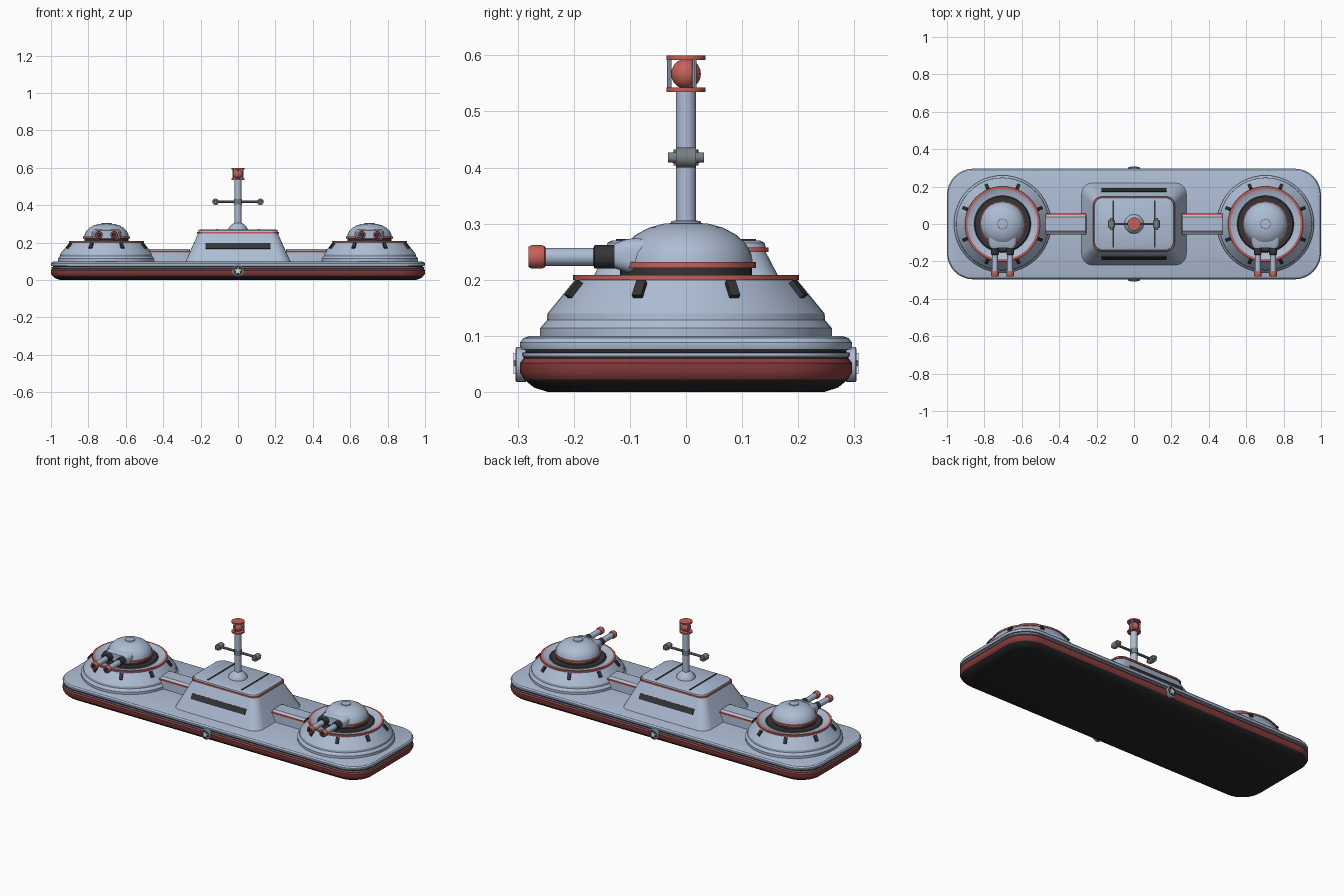
import bpy, math
from mathutils import Matrix, Vector

if "Cube" in bpy.data.objects:
    bpy.data.objects.remove(bpy.data.objects["Cube"])

def mat(name, r, g, b):
    m = bpy.data.materials.new(name)
    m.diffuse_color = (r, g, b, 1)
    m.use_nodes = True
    m.node_tree.nodes["Principled BSDF"].inputs["Base Color"].default_value = m.diffuse_color
    return m

BLUE = mat("pale blue paint", .42, .51, .66)
HULLRED = mat("dark hull red", .25, .045, .045)
RED = mat("trim red", .56, .12, .10)
DARK = mat("dark grey", .035, .035, .038)
BLACK = mat("underside black", .02, .02, .021)
GREY = mat("metal grey", .19, .21, .22)
WHITE = mat("star white", .72, .76, .78)
T = Matrix.Translation
RX = Matrix.Rotation(math.pi / 2, 4, 'X')   # local z -> -y

def make(name, verts, faces, mats, idx=None, xf=None, angle=32):
    me = bpy.data.meshes.new(name)
    me.from_pydata(verts, [], faces)
    for m in mats:
        me.materials.append(m)
    if xf is not None:
        me.transform(xf)
    for i, p in enumerate(me.polygons):
        p.use_smooth = True
        p.material_index = idx[i] if idx else 0
    me.set_sharp_from_angle(angle=math.radians(angle))
    ob = bpy.data.objects.new(name, me)
    bpy.context.collection.objects.link(ob)
    return ob

def loft(name, loops, band_mats, xf=None, angle=32):
    """Skin a stack of equal loops; band_mats gives one material per band."""
    n = len(loops[0])
    verts = [p for l in loops for p in l]
    mats = list(dict.fromkeys(band_mats))
    faces, idx = [tuple(reversed(range(n)))], [mats.index(band_mats[0])]
    for k in range(len(loops) - 1):
        for i in range(n):
            j = (i + 1) % n
            faces.append((k*n + i, k*n + j, (k+1)*n + j, (k+1)*n + i))
            idx.append(mats.index(band_mats[k]))
    faces.append(tuple(range((len(loops) - 1) * n, len(loops) * n)))
    idx.append(mats.index(band_mats[-1]))
    return make(name, verts, faces, mats, idx, xf, angle)

def lathe(name, prof, band_mats, sides=32, xf=None, angle=32):
    if not isinstance(band_mats, list):
        band_mats = [band_mats] * (len(prof) - 1)
    ring = [2 * math.pi * i / sides for i in range(sides)]
    return loft(name, [[(r*math.cos(a), r*math.sin(a), z) for a in ring] for r, z in prof],
                band_mats, xf, angle)

def rrect(hx, hy, r, z, seg=8):
    pts = []
    for q, (sx, sy) in enumerate([(1, 1), (-1, 1), (-1, -1), (1, -1)]):
        for s in range(seg + 1):
            a = math.pi / 2 * (q + s / seg)
            pts.append((sx*(hx - r) + r*math.cos(a), sy*(hy - r) + r*math.sin(a), z))
    return pts

def box(name, sx, sy, sz, m, xf):
    return loft(name, [[(x*sx/2, y*sy/2, z*sz/2) for x, y in
                ((-1, -1), (1, -1), (1, 1), (-1, 1))] for z in (-1, 1)], [m], xf)

def cyl(name, r, length, m, xf, sides=16):
    return lathe(name, [(r, 0), (r, length)], m, sides, xf)

# Hull: (inset, height) profile swept round a rounded rectangle
hull = [(.05, 0), (.025, .008), (.008, .022), (0, .035), (0, .052), (.006, .06),
        (.006, .062), (.004, .064), (.004, .07), (.010, .071), (.010, .075),
        (.002, .076), (0, .082), (0, .088), (.006, .096), (.018, .10)]
hull_m = [BLACK, BLACK, HULLRED, HULLRED, HULLRED, DARK, BLUE, BLUE, DARK, DARK] + [BLUE] * 5
loft("hull", [rrect(1 - d, .296 - d, .14 - d, z) for d, z in hull], hull_m)

# Bridge deckhouse with red trim near the roof
bridge = [(.28, .22, .06, .10), (.213, .142, .045, .25), (.218, .147, .045, .25),
          (.218, .147, .045, .258), (.213, .142, .045, .258), (.211, .14, .045, .266),
          (.203, .132, .04, .27)]
loft("bridge", [rrect(*b, seg=5) for b in bridge], [BLUE, RED, RED, RED, BLUE, BLUE])
for s, side in ((-1, "front"), (1, "back")):
    box("bridge_window_" + side, .35, .009, .033, DARK,
        T((0, s * .18, .18)) @ Matrix.Rotation(s * .475, 4, 'X'))
for s in (-1, 1):
    box("roof_groove", .008, .25, .004, DARK, T((s * .11, 0, .271)))

# Passages joining the bridge and turrets
for s in (-1, 1):
    sec = [(.11, .054, .10), (.11, .052, .147), (.112, .056, .147), (.112, .056, .155),
           (.109, .048, .156), (.107, .038, .165)]
    loft("passage", [rrect(hx, hy, .006, z, 2) for hx, hy, z in sec],
         [BLUE, RED, RED, RED, BLUE], T((s * .365, 0, 0)))

# Turrets
for tx in (-.703, .703):
    at = T((tx, 0, 0))
    lathe("turret_base", [(.26, .098), (.26, .114), (.248, .128), (.247, .14), (.198, .20),
          (.201, .20), (.201, .209), (.188, .209), (.183, .206), (.152, .200), (.146, .206),
          (.118, .206)], [BLUE]*4 + [RED]*3 + [BLUE]*2 + [DARK]*2, 48, at, 25)
    lathe("turret_dome", [(.118, .20), (.118, .221), (.125, .221), (.125, .232), (.119, .232),
          (.116, .248), (.106, .265), (.09, .28), (.066, .293), (.04, .300), (.027, .301),
          (.026, .305), (.01, .306)], [DARK] + [RED]*3 + [BLUE]*8, 32, at)
    # sloping vents round the base
    for k in range(8):
        box("turret_vent", .014, .018, .034, DARK,
            at @ Matrix.Rotation(math.radians(22.5 + 45*k), 4, 'Z')
            @ T((.215, 0, .182)) @ Matrix.Rotation(-.69, 4, 'Y'))
    # gun shield and twin barrels
    loft("gun_shield", [rrect(.078, .032, .02, .05, 4), rrect(.076, .03, .02, .105, 4),
         rrect(.066, .022, .018, .128, 4)], [BLUE] * 2, at @ T((0, 0, .243)) @ RX)
    for s in (-1, 1):
        lathe("gun_barrel", [(.021, .11), (.021, .163), (.016, .165), (.016, .25), (.019, .252),
              (.021, .258), (.021, .275), (.018, .281), (.011, .281), (.010, .27)],
              [DARK]*2 + [BLUE] + [RED]*5 + [DARK], 16, at @ T((s * .041, 0, .241)) @ RX)

# Mast
lathe("mast", [(.052, .268), (.05, .277), (.042, .289), (.03, .299), (.024, .304),
      (.018, .306), (.018, .537)], BLUE, 20)
cyl("yard_arm", .007, .24, GREY, T((-.12, 0, .418)) @ Matrix.Rotation(math.pi/2, 4, 'Y'), 10)
lathe("yard_collar", [(.022, .404), (.022, .432)], GREY, 16)
for s in (-1, 1):
    lathe("yard_lamp", [(.009, -.032), (.01, -.018), (.018, -.018), (.018, .018),
          (.01, .018), (.009, .032)], GREY, 14, T((s * .12, 0, .418)) @ RX)

# Lantern at the masthead
for z in (.535, .592):
    cyl("lantern_plate", .035, .008, RED, T((0, 0, z)), 20)
for k in range(3):
    a = math.radians(30 + 120 * k)
    cyl("lantern_post", .004, .05, BLUE, T((.03*math.cos(a), .03*math.sin(a), .542)), 8)
lathe("lantern_globe", [(max(.001, .027*math.sin(i*math.pi/10)), .567 - .027*math.cos(i*math.pi/10))
      for i in range(11)], RED, 18)

# Star badges amidships on both sides
for s in (-1, 1):
    turn = Matrix.Rotation(0 if s < 0 else math.pi, 4, 'Z') @ T((0, 0, .049)) @ RX
    lathe("badge", [(.031, .285), (.031, .302), (.028, .304), (.025, .304), (.024, .302)],
          [BLUE, BLUE, BLUE, DARK], 24, turn)
    star = [[(r*math.cos(math.pi/2 + k*math.pi/5), r*math.sin(math.pi/2 + k*math.pi/5), z)
             for k in range(10) for r in [.021 if k % 2 == 0 else .009]] for z in (.301, .307)]
    loft("badge_star", star, [WHITE], turn)
